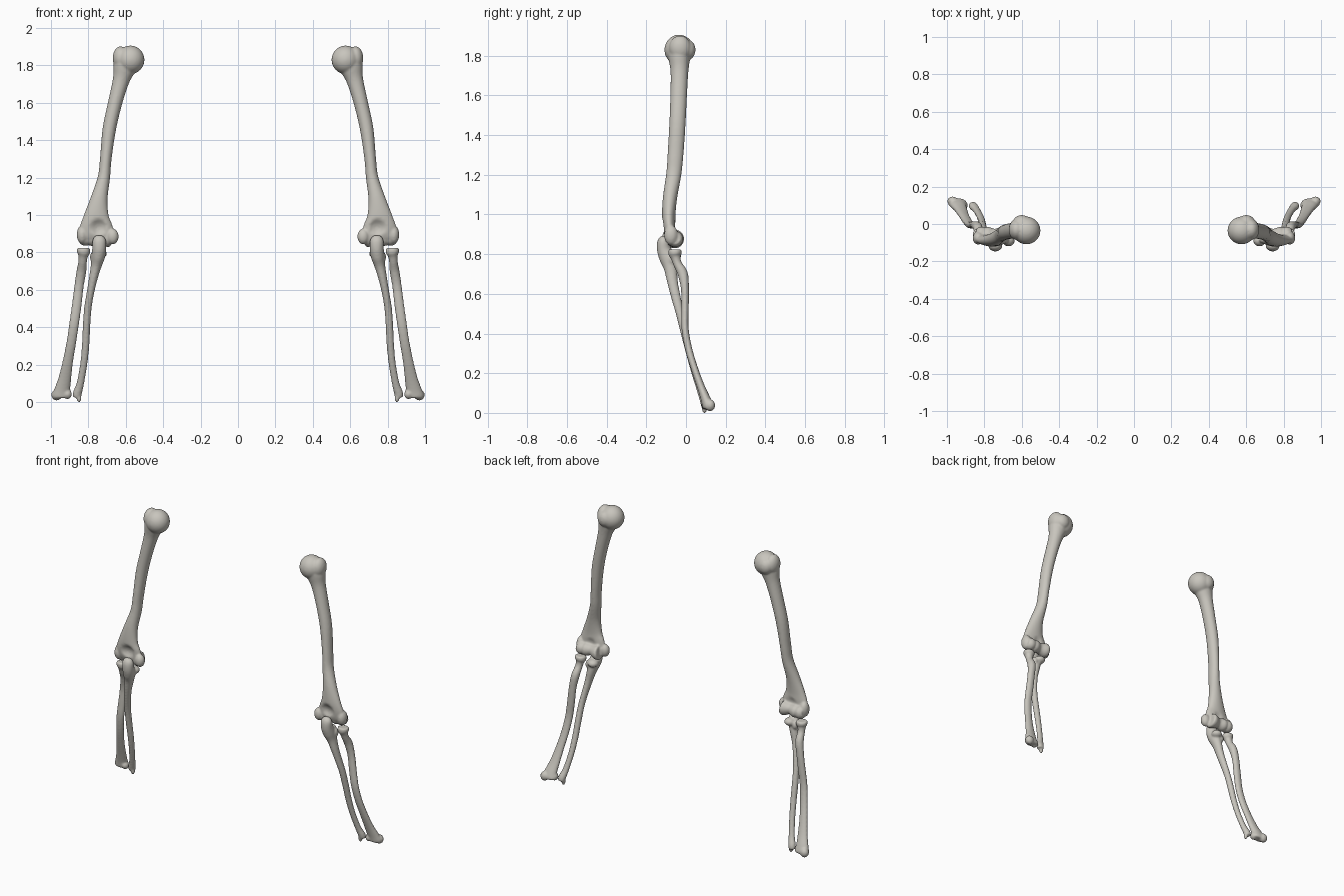
import bpy, bmesh, math
from mathutils import Vector, Matrix

old = bpy.data.objects.get("Cube")
if old:
    bpy.data.objects.remove(old, do_unlink=True)

bone = bpy.data.materials.new("bone")
bone.use_nodes = True
bone.diffuse_color = (0.58, 0.56, 0.51, 1)
bone.node_tree.nodes["Principled BSDF"].inputs["Base Color"].default_value = bone.diffuse_color

SEGMENTS, STEPS = 28, 5


def refine(rows):
    """Catmull-Rom subdivision of (x, y, z, half width, half depth) rows."""
    rows = [Vector(r) for r in rows]
    out = []
    for i in range(len(rows) - 1):
        b, c = rows[i], rows[i + 1]
        a, d = rows[max(i - 1, 0)], rows[min(i + 2, len(rows) - 1)]
        for k in range(STEPS):
            t = k / STEPS
            out.append(0.5 * (2 * b + (c - a) * t + (2 * a - 5 * b + 4 * c - d) * t * t
                              + (3 * b - a - 3 * c + d) * t ** 3))
    return out + [rows[-1]]


def loft(bm, rows):
    """Closed tube with elliptical rings square to its path."""
    rows = refine(rows)
    points = [Vector(r[:3]) for r in rows]
    rings = []
    for i, row in enumerate(rows):
        along = (points[min(i + 1, len(rows) - 1)] - points[max(i - 1, 0)]).normalized()
        ref = Vector((0, 1, 0)) if abs(along.x) > 0.7 else Vector((1, 0, 0))
        u = (ref - along * ref.dot(along)).normalized()
        v = along.cross(u)
        rings.append([bm.verts.new(points[i] + u * row[3] * math.cos(a) + v * row[4] * math.sin(a))
                      for a in (math.tau * k / SEGMENTS for k in range(SEGMENTS))])
    for low, high in zip(rings, rings[1:]):
        for k in range(SEGMENTS):
            n = (k + 1) % SEGMENTS
            bm.faces.new((low[k], low[n], high[n], high[k]))
    bm.faces.new(rings[0])
    bm.faces.new(rings[-1])


def knob(bm, center, size):
    """Ellipsoid swelling."""
    bmesh.ops.create_uvsphere(bm, u_segments=28, v_segments=18, radius=1,
                              matrix=Matrix.Translation(center) @ Matrix.Diagonal((*size, 1)))


def dent(bm, center, radius, depth):
    """Press a soft hollow into the shape along y."""
    for v in bm.verts:
        d = math.hypot(v.co.x - center[0], v.co.z - center[2])
        if d < radius and (v.co.y - center[1]) * depth < 0:
            v.co.y += depth * (1 - (d / radius) ** 2)


def humerus(bm):
    loft(bm, [(.59, -.035, 1.85, .06, .06), (.605, -.034, 1.79, .062, .055),
              (.625, -.033, 1.72, .045, .045), (.657, -.037, 1.6, .038, .042),
              (.688, -.043, 1.46, .036, .041), (.707, -.053, 1.3, .031, .04),
              (.717, -.062, 1.2, .033, .038), (.742, -.08, 1.09, .045, .036),
              (.756, -.087, 1.0, .066, .034), (.758, -.085, .94, .088, .032),
              (.758, -.08, .89, .09, .028), (.758, -.075, .865, .075, .02)])
    # Hollows above the elbow, on both sides
    dent(bm, (.745, -.085, .935), .045, .022)
    dent(bm, (.75, -.085, .925), .035, -.01)
    # Head and tubercles
    knob(bm, (.575, -.035, 1.83), (.075, .074, .076))
    knob(bm, (.628, -.03, 1.838), (.042, .055, .064))
    knob(bm, (.60, .01, 1.83), (.047, .038, .05))
    # Spool-shaped elbow joint
    loft(bm, [(.684, -.058, .878, .044, .044), (.70, -.058, .877, .048, .048),
              (.742, -.06, .88, .034, .034), (.78, -.058, .877, .043, .043),
              (.797, -.058, .878, .038, .038), (.82, -.056, .877, .042, .042),
              (.842, -.058, .88, .03, .03)])
    # Epicondyles
    knob(bm, (.67, -.09, .885), (.032, .03, .042))
    knob(bm, (.833, -.075, .895), (.029, .035, .05))


def ulna(bm):
    loft(bm, [(.742, -.1, .884, .022, .014), (.742, -.113, .865, .036, .03),
              (.742, -.11, .82, .037, .036), (.747, -.092, .78, .037, .042),
              (.758, -.078, .73, .029, .034), (.774, -.068, .66, .023, .027),
              (.79, -.05, .58, .02, .024), (.803, -.03, .5, .02, .021),
              (.81, -.006, .4, .02, .02), (.815, .018, .3, .02, .018),
              (.825, .045, .2, .019, .017), (.843, .076, .1, .02, .017),
              (.858, .094, .05, .024, .021), (.862, .1, .025, .021, .02)])
    # Lip of the elbow notch, shoulder and wrist tip
    knob(bm, (.735, -.058, .793), (.034, .035, .025))
    knob(bm, (.772, -.068, .775), (.02, .026, .03))
    knob(bm, (.85, .093, .022), (.013, .013, .024))


def radius(bm):
    loft(bm, [(.826, -.056, .824, .032, .031), (.826, -.056, .816, .036, .034),
              (.826, -.055, .798, .035, .033), (.828, -.052, .782, .026, .025),
              (.831, -.042, .75, .023, .022), (.837, -.016, .7, .026, .026),
              (.85, -.005, .62, .025, .02), (.862, -.005, .52, .026, .019),
              (.876, -.004, .42, .026, .018), (.891, .014, .32, .026, .018),
              (.909, .044, .22, .028, .018), (.925, .076, .13, .034, .02),
              (.938, .099, .07, .042, .025), (.943, .11, .035, .05, .028),
              (.943, .112, .022, .046, .024)])
    # Flared wrist end
    knob(bm, (.97, .122, .038), (.028, .025, .03))
    knob(bm, (.912, .1, .042), (.024, .024, .026))


def build(name, shape, side):
    bm = bmesh.new()
    shape(bm)
    for v in bm.verts:
        v.co.x *= side
    bmesh.ops.recalc_face_normals(bm, faces=bm.faces)
    mesh = bpy.data.meshes.new(name)
    bm.to_mesh(mesh)
    bm.free()
    mesh.materials.append(bone)
    obj = bpy.data.objects.new(name, mesh)
    bpy.context.collection.objects.link(obj)
    # Fuse the pieces into one soft surface
    fuse = obj.modifiers.new("fuse", 'REMESH')
    fuse.mode = 'VOXEL'
    fuse.voxel_size = 0.006
    fuse.use_smooth_shade = True
    soften = obj.modifiers.new("soften", 'SMOOTH')
    soften.factor = 0.5
    soften.iterations = 5


for prefix, side in (("left", 1), ("right", -1)):
    for part, shape in (("upper_arm_bone", humerus), ("inner_forearm_bone", ulna),
                        ("outer_forearm_bone", radius)):
        build(f"{prefix}_{part}", shape, side)
